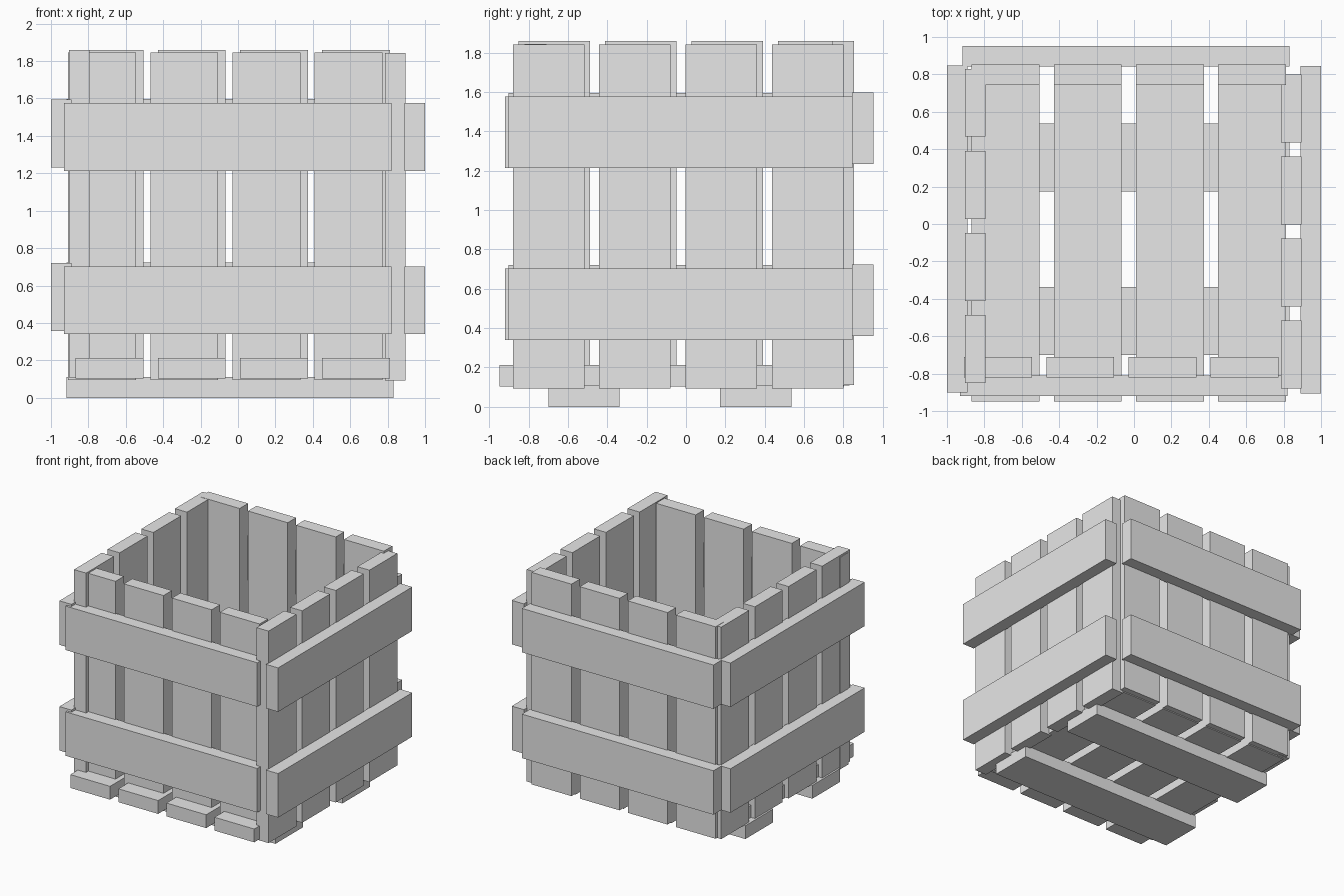
import bpy
import bmesh
from mathutils import Vector

cube = bpy.data.objects.get("Cube")
if cube:
    bpy.data.objects.remove(cube, do_unlink=True)

# One plain grey for all planks
COLOUR = (0.8, 0.8, 0.8, 1.0)
grey = bpy.data.materials.new("grey_wood")
grey.use_nodes = True
grey.diffuse_color = COLOUR
grey.node_tree.nodes["Principled BSDF"].inputs["Base Color"].default_value = COLOUR

LENGTH, WIDTH, THICK = 1.75, 0.363, 0.11
SLAT_STEP = 0.439    # spacing of the four slats
RAIL_STEP = 0.873    # spacing of the two rails


def plank(name, corner, size):
    """Box plank given by its lowest corner and its size."""
    bm = bmesh.new()
    bmesh.ops.create_cube(bm, size=1)
    bmesh.ops.scale(bm, vec=size, verts=bm.verts)
    mesh = bpy.data.meshes.new(name)
    bm.to_mesh(mesh)
    bm.free()
    mesh.materials.append(grey)
    obj = bpy.data.objects.new(name, mesh)
    obj.location = Vector(corner) + Vector(size) / 2
    bpy.context.collection.objects.link(obj)


def panel(name, along, up, slat_corner, rail_corner):
    """Four slats running along axis 'up', tied by two rails along axis 'along'."""
    def row(part, count, long_axis, step_axis, corner, step):
        size = [THICK] * 3
        size[long_axis], size[step_axis] = LENGTH, WIDTH
        for i in range(count):
            spot = list(corner)
            spot[step_axis] += i * step
            plank(f"{name}_{part}_{i + 1}", spot, size)

    row("slat", 4, up, along, slat_corner, SLAT_STEP)
    row("rail", 2, along, up, rail_corner, RAIL_STEP)


X, Y, Z = range(3)

# Four walls and the floor, each slightly shifted from its neighbours
panel("front", X, Z, (-0.908, -0.82, 0.095), (-0.93, -0.92, 0.34))
panel("back", X, Z, (-0.868, 0.743, 0.11), (-0.918, 0.843, 0.36))
panel("left", Y, Z, (0.785, -0.88, 0.092), (0.89, -0.905, 0.34))
panel("right", Y, Z, (-0.903, -0.85, 0.108), (-1.0, -0.902, 0.358))
panel("floor", X, Y, (-0.868, -0.948, 0.102), (-0.918, -0.70, 0.0))
